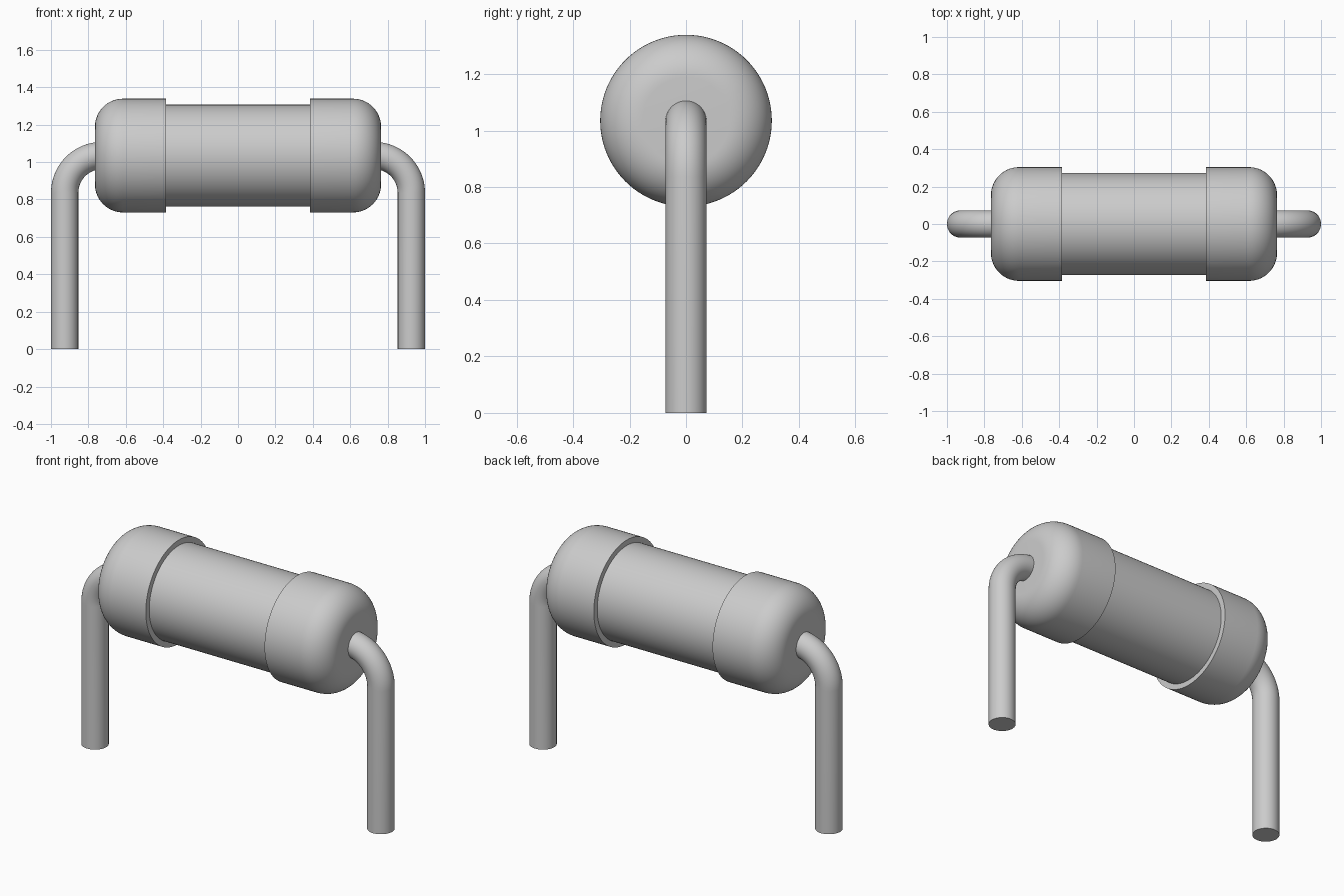
import bpy, bmesh
from math import pi, sin, cos, radians
from mathutils import Vector, Matrix

if "Cube" in bpy.data.objects:
    bpy.data.objects.remove(bpy.data.objects["Cube"])

AXIS_Z = 1.035      # height of the body axis
CAP_R, CAP_IN, CAP_OUT, FILLET = 0.304, 0.385, 0.765, 0.15
BODY_R = 0.272
LEAD_R, LEAD_X, BEND = 0.073, 0.927, 0.2

grey = bpy.data.materials.new("light grey")
grey.use_nodes = True
colour = (0.6, 0.6, 0.6, 1)
grey.diffuse_color = colour
grey.node_tree.nodes["Principled BSDF"].inputs["Base Color"].default_value = colour


def finish(bm, name):
    """Turn a bmesh into a smooth-shaded object."""
    bmesh.ops.remove_doubles(bm, verts=bm.verts, dist=1e-5)
    bmesh.ops.recalc_face_normals(bm, faces=bm.faces)
    mesh = bpy.data.meshes.new(name)
    bm.to_mesh(mesh)
    bm.free()
    mesh.materials.append(grey)
    obj = bpy.data.objects.new(name, mesh)
    bpy.context.collection.objects.link(obj)
    bpy.ops.object.select_all(action="DESELECT")
    obj.select_set(True)
    bpy.context.view_layer.objects.active = obj
    bpy.ops.object.shade_smooth_by_angle(angle=radians(35))
    return obj


def lathe(name, profile):
    """Revolve (x, radius) points around the body axis."""
    bm = bmesh.new()
    verts = [bm.verts.new((x, 0, AXIS_Z + r)) for x, r in profile]
    edges = [bm.edges.new(pair) for pair in zip(verts, verts[1:])]
    bmesh.ops.spin(bm, geom=verts + edges, cent=(0, 0, AXIS_Z), axis=(1, 0, 0),
                   angle=2 * pi, steps=96, use_merge=True)
    return finish(bm, name)


def bent_lead(name):
    """Sweep a disc up the leg, round the bend and into the cap."""
    bm = bmesh.new()
    bmesh.ops.create_circle(bm, cap_ends=True, segments=48, radius=LEAD_R,
                            matrix=Matrix.Translation((LEAD_X, 0, 0)))
    geom = list(bm.edges)

    def extrude(edges, offset):
        new = bmesh.ops.extrude_edge_only(bm, edges=edges)["geom"]
        bmesh.ops.translate(bm, vec=offset,
                            verts=[g for g in new if isinstance(g, bmesh.types.BMVert)])
        return [g for g in new if isinstance(g, bmesh.types.BMEdge)]

    bend_z = AXIS_Z - BEND
    ring = extrude(geom, Vector((0, 0, bend_z)))
    ring_verts = list({v for e in ring for v in e.verts})
    last = bmesh.ops.spin(bm, geom=ring_verts + ring, cent=(LEAD_X - BEND, 0, bend_z),
                          axis=(0, 1, 0), angle=-pi / 2, steps=20)["geom_last"]
    end = extrude([g for g in last if isinstance(g, bmesh.types.BMEdge)], Vector((-0.05, 0, 0)))
    bmesh.ops.edgeloop_fill(bm, edges=end)
    return finish(bm, name)


# Central barrel, its ends hidden inside the caps
lathe("body", [(-0.45, 0), (-0.45, BODY_R), (0.45, BODY_R), (0.45, 0)])

# Rounded end caps
corner = [(CAP_OUT - FILLET * (1 - sin(a)), CAP_R - FILLET * (1 - cos(a)))
          for a in [pi / 2 * i / 14 for i in range(15)]]
cap_profile = [(CAP_IN, 0), (CAP_IN, CAP_R)] + corner + [(CAP_OUT, 0)]

# Both ends are the same parts, turned half a circle about z
for side, turn in (("left", 0), ("right", pi)):
    lathe(side + "_end_cap", cap_profile).rotation_euler.z = turn
    bent_lead(side + "_wire_lead").rotation_euler.z = turn
